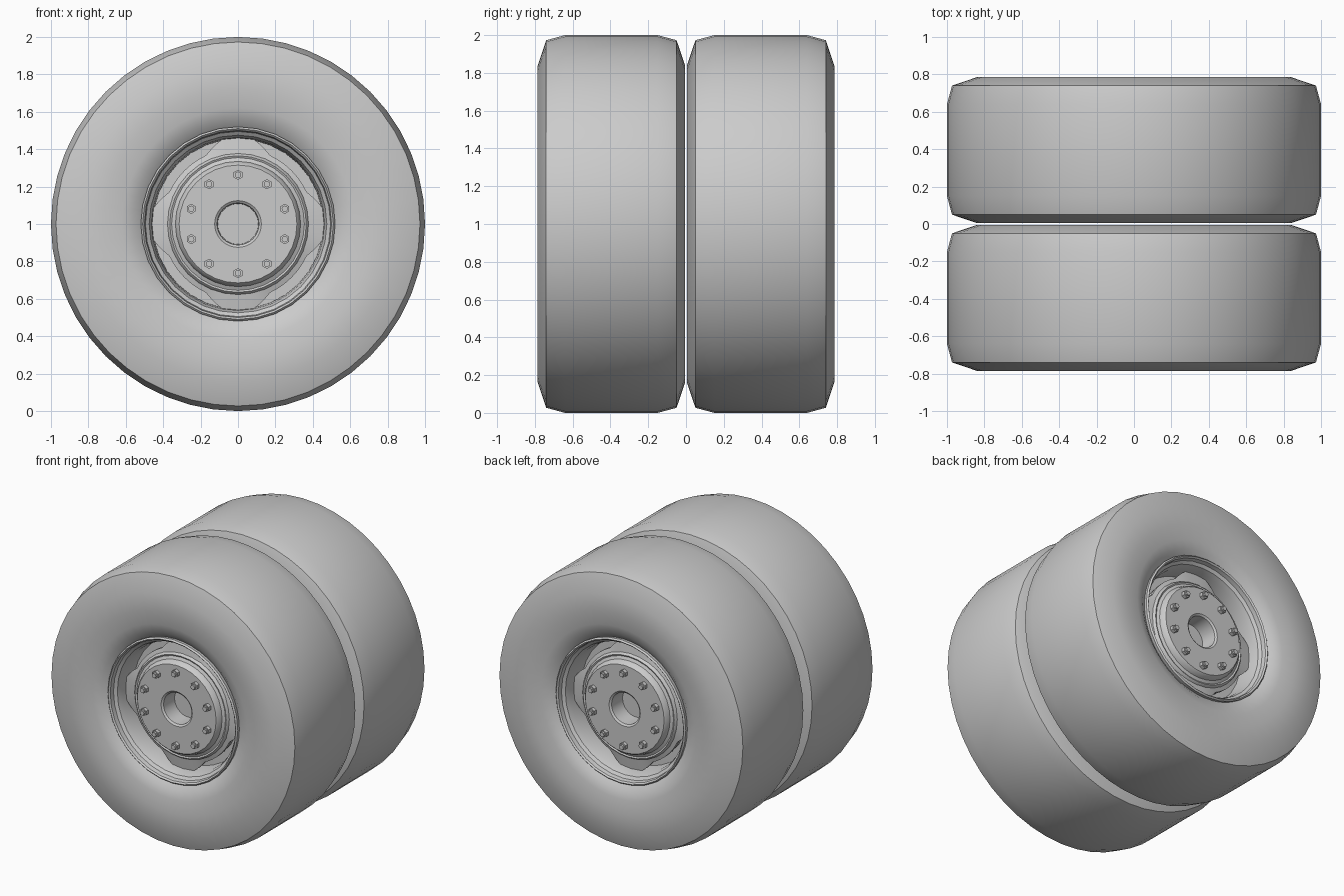
import bpy, bmesh, math

old = bpy.data.objects.get("Cube")
if old:
    bpy.data.objects.remove(old, do_unlink=True)

grey = bpy.data.materials.new("light grey")
grey.use_nodes = True
colour = (0.6, 0.6, 0.6, 1)
grey.diffuse_color = colour
grey.node_tree.nodes["Principled BSDF"].inputs["Base Color"].default_value = colour


def finish(bm, name):
    bmesh.ops.recalc_face_normals(bm, faces=bm.faces)
    mesh = bpy.data.meshes.new(name)
    bm.to_mesh(mesh)
    bm.free()
    mesh.materials.append(grey)
    obj = bpy.data.objects.new(name, mesh)
    bpy.context.collection.objects.link(obj)
    bpy.ops.object.select_all(action="DESELECT")
    obj.select_set(True)
    bpy.context.view_layer.objects.active = obj
    bpy.ops.object.shade_smooth_by_angle(angle=math.radians(30))
    return obj


def lathe(name, profile, side, steps, closed=False):
    """Turn (radius, distance along the axle) points; a radius may be a function of angle."""
    bm = bmesh.new()
    rings = []
    for radius, dist in profile:
        ring = []
        for i in range(steps):
            a = math.tau * i / steps
            r = radius(a) if callable(radius) else radius
            ring.append(bm.verts.new((r * math.sin(a), side * dist, 1 + r * math.cos(a))))
        rings.append(ring)
    pairs = list(zip(rings, rings[1:]))
    if closed:
        pairs.append((rings[-1], rings[0]))
    for one, two in pairs:
        for i in range(steps):
            j = (i + 1) % steps
            bm.faces.new((one[i], one[j], two[j], two[i]))
    if not closed:
        bm.faces.new(rings[-1])
    return finish(bm, name)


def tab_radius(angle):
    """Four trapezoid tabs reach out from the disc to the rim."""
    quarter = math.pi / 2
    off = math.degrees(abs((angle + quarter / 2) % quarter - quarter / 2))
    return 0.463 - 0.058 * min(max((off - 10) / 15, 0), 1)


CENTRE = 0.395
# half of the tyre section, from the tread middle to the bead
half = [(1.0, 0.245), (0.973, 0.345), (0.84, 0.39), (0.72, 0.388),
        (0.62, 0.378), (0.56, 0.36), (0.515, 0.325)]
tyre = [(r, CENTRE + d) for r, d in reversed(half)] + [(r, CENTRE - d) for r, d in half]

# rim lip, well and inner lip
rim = [(0.515, 0.715), (0.52, 0.745), (0.51, 0.755), (0.5, 0.745), (0.495, 0.715),
       (0.475, 0.7), (0.462, 0.66), (0.455, 0.56), (0.455, 0.15), (0.495, 0.07),
       (0.515, 0.07)]

# hub face with raised ring, groove and centre bore
hub = [(0.40, 0.56), (0.375, 0.645), (0.365, 0.655), (0.355, 0.65), (0.335, 0.66),
       (0.325, 0.69), (0.315, 0.70), (0.125, 0.70), (0.112, 0.69), (0.108, 0.57)]

plate = [(0.36, 0.64), (tab_radius, 0.625), (tab_radius, 0.6), (0.36, 0.6)]
backing = [(0.46, 0.54), (0.3, 0.54)]

for label, side in (("front", -1), ("rear", 1)):
    lathe(label + "_tyre", tyre, side, 48, closed=True)
    lathe(label + "_rim", rim, side, 32, closed=True)
    lathe(label + "_hub", hub, side, 32)
    lathe(label + "_tabbed_disc", plate, side, 72, closed=True)
    lathe(label + "_disc_backing", backing, side, 32)

    # hexagonal nuts with short studs
    for n in range(10):
        a = math.tau * n / 10
        bm = bmesh.new()
        for radius, low, high, sides in ((0.027, 0.695, 0.725, 6), (0.017, 0.72, 0.74, 8)):
            made = bmesh.ops.create_cone(bm, cap_ends=True, segments=sides, radius1=radius,
                                         radius2=radius, depth=high - low)
            for v in made["verts"]:
                x, y, z = v.co
                v.co = (x + 0.263 * math.sin(a), side * (z + (low + high) / 2),
                        1 + y + 0.263 * math.cos(a))
        finish(bm, f"{label}_wheel_nut_{n + 1}")
